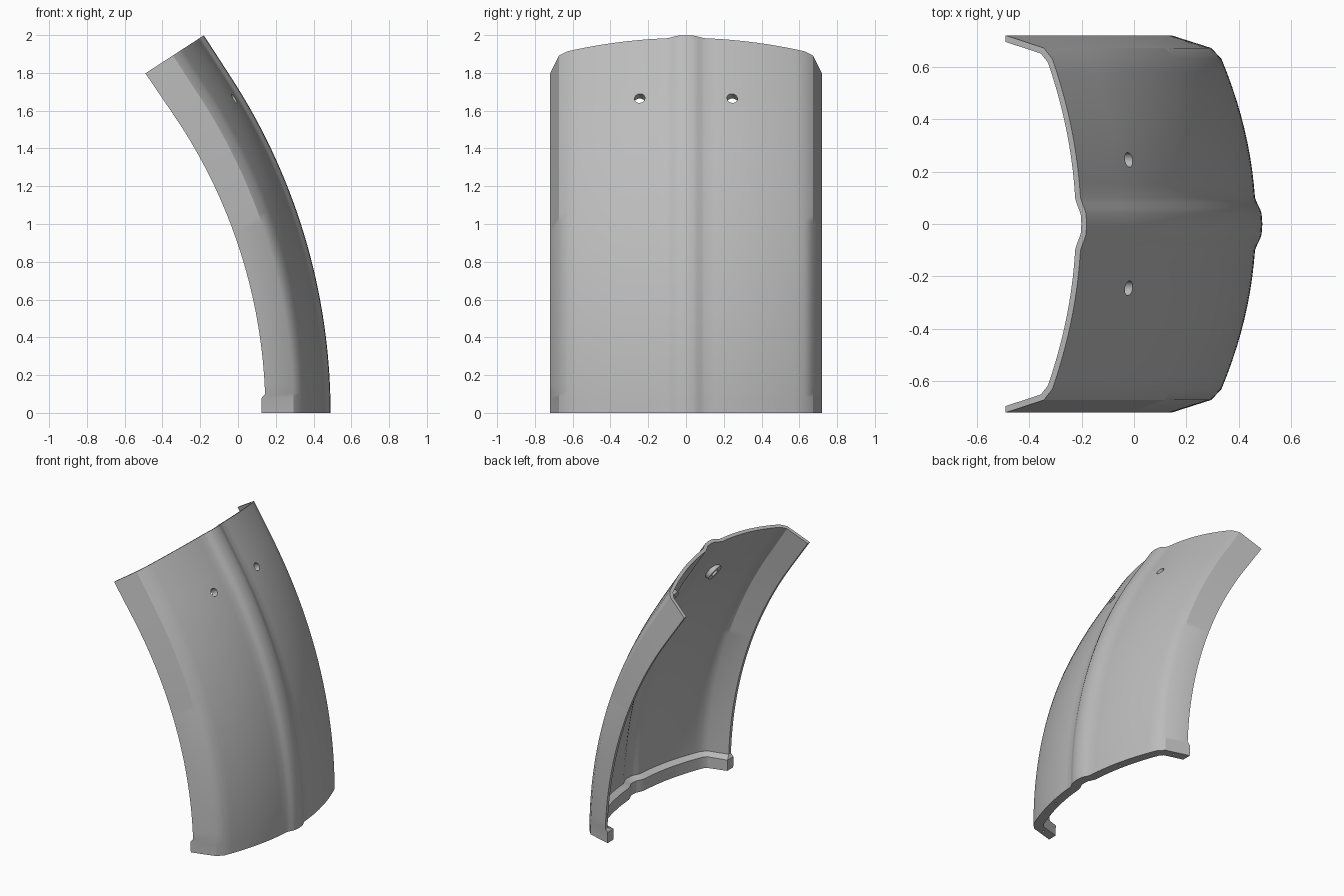
import bpy, bmesh, math
from mathutils import Vector, Matrix

cube = bpy.data.objects.get("Cube")
if cube:
    bpy.data.objects.remove(cube)

RADIUS, SWEEP, STRAIGHT = 3.26, math.radians(33), 0.266
CENTRE_X = 0.49 - RADIUS
WALL, LIP = 0.024, 0.065

grey = bpy.data.materials.new("guard grey")
grey.use_nodes = True
grey.diffuse_color = (0.5, 0.5, 0.5, 1)
grey.node_tree.nodes["Principled BSDF"].inputs["Base Color"].default_value = (0.5, 0.5, 0.5, 1)


def make_object(name, bm):
    bmesh.ops.recalc_face_normals(bm, faces=bm.faces)
    mesh = bpy.data.meshes.new(name)
    bm.to_mesh(mesh)
    bm.free()
    mesh.materials.append(grey)
    obj = bpy.data.objects.new(name, mesh)
    bpy.context.collection.objects.link(obj)
    return obj


def place(angle, run, depth, y):
    """Point at an arc angle, a straight run past it, and a depth below the crown."""
    r = RADIUS - depth
    return Vector((CENTRE_X + r * math.cos(angle) - run * math.sin(angle), y,
                   r * math.sin(angle) + run * math.cos(angle)))


def outer_half(tip_depth):
    """Half of the outer cross-section, as (y, depth), from the crown to the flange tip."""
    pts = [(0, 0), (0.04, 0.003), (0.06, 0.01), (0.08, 0.02), (0.1, 0.028)]
    for i in range(1, 11):
        y = 0.1 + 0.053 * i
        pts.append((y, 0.025 + 0.33 * y * y))
    return pts + [(0.672, 0.195), (0.72, tip_depth)]


def inner_half(outer, thick):
    """Offset the outer half inwards by a mitred thickness."""
    pts = []
    for i, (y, d) in enumerate(outer):
        if i == 0:
            pts.append((0, thick))
        elif i == len(outer) - 1:
            pts.append((y - thick * 1.04, d))
        else:
            p = Vector((y, d))
            a = (p - Vector(outer[i - 1])).normalized()
            b = (Vector(outer[i + 1]) - p).normalized()
            n = Vector((-a.y - b.y, a.x + b.x)).normalized()
            q = p + n * thick / n.dot(Vector((-a.y, a.x)))
            pts.append((max(q.x, 0.012 * i), q.y))
    return pts


def section(tip_depth, thick):
    outer = outer_half(tip_depth)
    inner = inner_half(outer, thick)
    mirror = lambda pts: [(-y, d) for y, d in pts[:0:-1]]
    return mirror(outer) + outer + (mirror(inner) + inner)[::-1]


# Curved guard: thick lip at the foot, thin arc, short straight top
stations = [(0, 0, LIP, 0.02), (0.027, 0, LIP, 0.02), (0.034, 0, WALL, 0)]
stations += [(0.034 + (SWEEP - 0.034) * i / 36, 0, WALL, 0) for i in range(1, 37)]
stations += [(SWEEP, STRAIGHT, WALL, 0)]

bm = bmesh.new()
rings = []
for angle, run, thick, extra in stations:
    u = (angle * RADIUS + run) / (SWEEP * RADIUS + STRAIGHT)
    ring = section(0.345 + 0.024 * u * u + extra * 0.999, thick)
    # The foot lip reaches inwards only on its inner wall
    rings.append([bm.verts.new(place(angle, run, d, y)) for y, d in ring])
count = len(rings[0])
for a, b in zip(rings, rings[1:]):
    for i in range(count):
        j = (i + 1) % count
        bm.faces.new((a[i], a[j], b[j], b[i]))
# End caps as quad strips between outer and inner walls
for ring in (rings[0], rings[-1]):
    for i in range(count // 2 - 1):
        bm.faces.new((ring[i], ring[i + 1], ring[count - 2 - i], ring[count - 1 - i]))
guard = make_object("guard_shell", bm)


def cylinder(name, centre, axis, radius, length, sides=32):
    bm = bmesh.new()
    turn = Vector(axis).to_track_quat("Z", "Y").to_matrix().to_4x4()
    bmesh.ops.create_cone(bm, cap_ends=True, segments=sides, radius1=radius,
                          radius2=radius, depth=length,
                          matrix=Matrix.Translation(centre) @ turn)
    return make_object(name, bm)


def cut(obj, cutter):
    mod = obj.modifiers.new("hole", "BOOLEAN")
    mod.operation = "DIFFERENCE"
    mod.solver = "EXACT"
    mod.object = cutter
    bpy.context.view_layer.objects.active = obj
    bpy.ops.object.modifier_apply(modifier=mod.name)


# Bolt holes with raised bosses on the inside, and small pin holes under the lip
parts, cutters = [guard], []
bolt = math.radians(31.2)
axis = (math.cos(bolt), 0, math.sin(bolt))
for side, label in ((1, "back"), (-1, "front")):
    y = 0.245 * side
    boss = cylinder(label + "_bolt_boss", place(bolt, 0, 0.078, y), axis, 0.06, 0.03)
    drill = cylinder(label + "_bolt_cutter", place(bolt, 0, 0.06, y), axis, 0.028, 0.3)
    cut(guard, drill)
    cut(boss, drill)
    parts.append(boss)
    cutters.append(drill)
    for py, depth in ((0.33, 0.094), (0.665, 0.27)):
        pin = cylinder(label + "_pin_cutter", (0.49 - depth, py * side, 0), (0, 0, 1), 0.009, 0.08, 12)
        cut(guard, pin)
        cutters.append(pin)

for cutter in cutters:
    bpy.data.objects.remove(cutter)

# Smooth panels with crisp rims
for obj in parts:
    bpy.ops.object.select_all(action="DESELECT")
    obj.select_set(True)
    bpy.context.view_layer.objects.active = obj
    bpy.ops.object.shade_smooth_by_angle(angle=math.radians(30))
